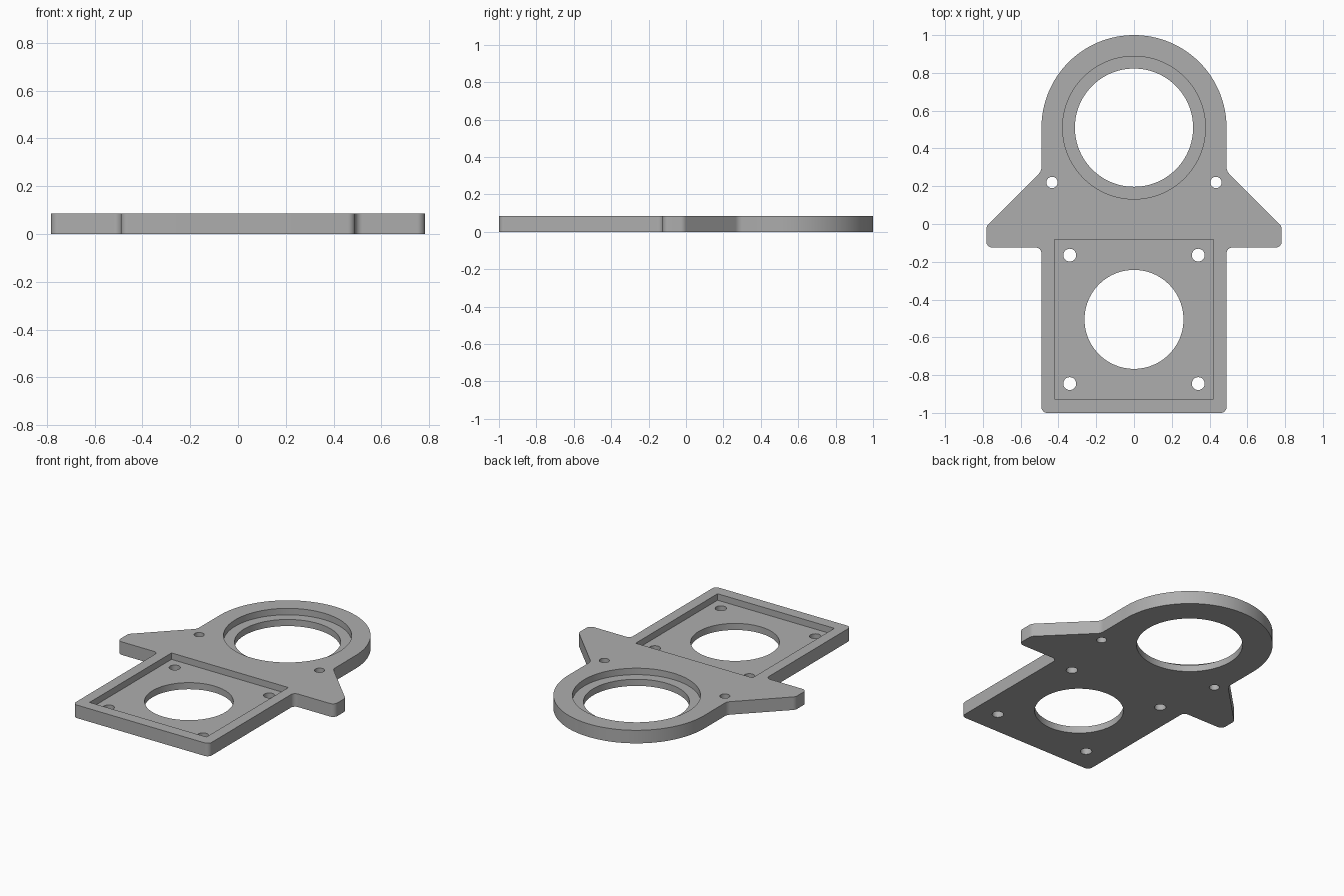
import bpy, bmesh, math
from mathutils import Vector

if "Cube" in bpy.data.objects:
    bpy.data.objects.remove(bpy.data.objects["Cube"])

THICK = 0.085      # plate thickness
FLOOR = 0.043      # height of the recess floors
RING_Y = 0.51      # centre of the round end
BORE_Y = -0.505    # centre of the square recess

grey = bpy.data.materials.new("metal grey")
grey.diffuse_color = (0.42, 0.42, 0.42, 1)
grey.use_nodes = True
grey.node_tree.nodes["Principled BSDF"].inputs["Base Color"].default_value = grey.diffuse_color


def prism(name, points, z0, z1):
    """Solid with a flat counter-clockwise outline, from z0 to z1."""
    bm = bmesh.new()
    low = [bm.verts.new((x, y, z0)) for x, y in points]
    high = [bm.verts.new((x, y, z1)) for x, y in points]
    bm.faces.new(low[::-1])
    bm.faces.new(high)
    for i in range(len(points)):
        bm.faces.new((low[i - 1], low[i], high[i], high[i - 1]))
    mesh = bpy.data.meshes.new(name)
    bm.to_mesh(mesh)
    bm.free()
    mesh.materials.append(grey)
    obj = bpy.data.objects.new(name, mesh)
    bpy.context.collection.objects.link(obj)
    return obj


def circle(x, y, r, n):
    return [(x + r * math.cos(2 * math.pi * i / n),
             y + r * math.sin(2 * math.pi * i / n)) for i in range(n)]


def fillet(prev, corner, nxt, r, n=6):
    """Points of a round arc that replaces a corner."""
    c = Vector(corner)
    a, b = (Vector(prev) - c).normalized(), (Vector(nxt) - c).normalized()
    half = a.angle(b) / 2
    centre = c + (a + b).normalized() * (r / math.sin(half))
    start = c + a * (r / math.tan(half)) - centre
    end = c + b * (r / math.tan(half)) - centre
    arc = [start.lerp(end, i / n).normalized() * r + centre for i in range(n + 1)]
    return [(p.x, p.y) for p in arc]


# Right half of the outline, from the bottom up to the round end
path = [(0, -1), (0.49, -1), (0.49, -0.125), (0.782, -0.125),
        (0.782, -0.012), (0.49, 0.28), (0.49, RING_Y)]
radii = [0.03, 0.03, 0.032, 0.04, 0.05]
right = []
for i, r in enumerate(radii, start=1):
    right += fillet(path[i - 1], path[i], path[i + 1], r)
right += [(0.49 * math.cos(math.pi / 2 * i / 32),
           RING_Y + 0.49 * math.sin(math.pi / 2 * i / 32)) for i in range(32)]
left = [(-x, y) for x, y in reversed(right)]
plate = prism("mounting_plate", right + [(0, 1)] + left, 0, THICK)

# Recesses, large bores and screw holes
cutters = [
    prism("ring_recess_cutter", circle(0, RING_Y, 0.378, 96), FLOOR, 0.2),
    prism("square_recess_cutter",
          [(-0.421, -0.926), (0.421, -0.926), (0.421, -0.083), (-0.421, -0.083)],
          FLOOR, 0.2),
    prism("ring_bore_cutter", circle(0, RING_Y, 0.313, 96), -0.1, 0.3),
    prism("square_bore_cutter", circle(0, BORE_Y, 0.262, 96), -0.1, 0.3),
]
for side in (-1, 1):
    cutters.append(prism("side_hole_cutter", circle(side * 0.434, 0.22, 0.03, 32), -0.1, 0.3))
    for dy in (-0.34, 0.34):
        cutters.append(prism("screw_hole_cutter",
                             circle(side * 0.34, BORE_Y + dy, 0.034, 32), -0.1, 0.3))

for cutter in cutters:
    mod = plate.modifiers.new(cutter.name, 'BOOLEAN')
    mod.operation = 'DIFFERENCE'
    mod.solver = 'EXACT'
    mod.object = cutter

# Apply the cuts and remove the cutters
depsgraph = bpy.context.evaluated_depsgraph_get()
cut_mesh = bpy.data.meshes.new_from_object(plate.evaluated_get(depsgraph))
plate.modifiers.clear()
plate.data = cut_mesh
for cutter in cutters:
    bpy.data.objects.remove(cutter)

# Smooth round walls, sharp rims
bpy.context.view_layer.objects.active = plate
plate.select_set(True)
bpy.ops.object.shade_smooth_by_angle(angle=math.radians(30))
